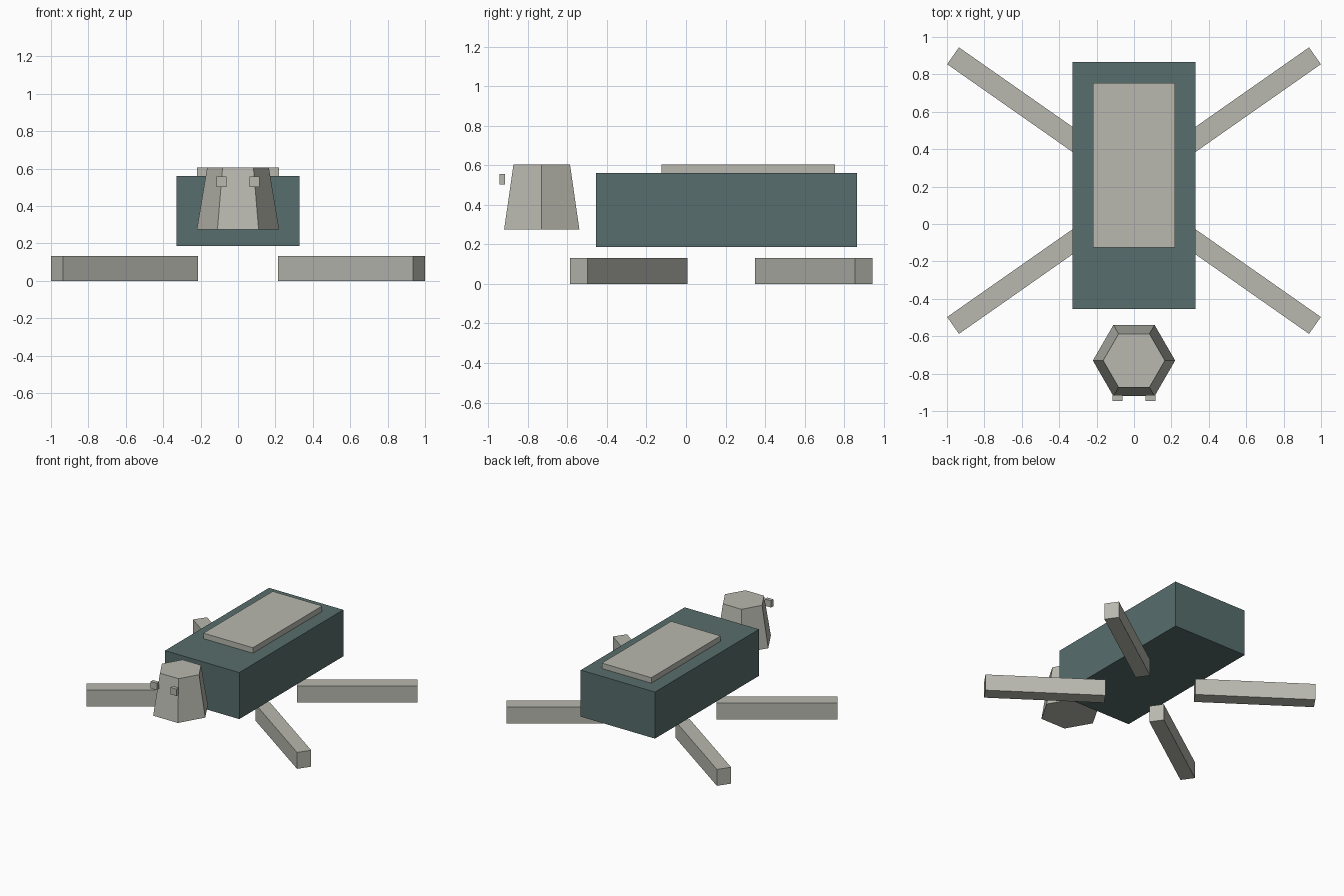
import bpy
import math

cube = bpy.data.objects.get("Cube")
if cube:
    bpy.data.objects.remove(cube, do_unlink=True)


def make_material(name, colour):
    mat = bpy.data.materials.new(name)
    mat.use_nodes = True
    mat.diffuse_color = colour
    mat.node_tree.nodes["Principled BSDF"].inputs["Base Color"].default_value = colour
    return mat


stone = make_material("warm grey", (0.48, 0.48, 0.43, 1))
teal = make_material("dark teal", (0.095, 0.155, 0.15, 1))


def finish(name, mat):
    obj = bpy.context.object
    obj.name = obj.data.name = name
    obj.data.materials.append(mat)
    return obj


def box(name, mat, centre, size, turn=0):
    bpy.ops.mesh.primitive_cube_add(size=1, location=centre)
    obj = finish(name, mat)
    obj.scale = size
    obj.rotation_euler.z = turn
    return obj


# Body and the raised plate on its back
box("body", teal, (0, 0.205, 0.374), (0.66, 1.32, 0.374))
box("back_plate", stone, (0, 0.315, 0.583), (0.44, 0.88, 0.044))

# Tapered six-sided head, detached from the body
bpy.ops.mesh.primitive_cone_add(vertices=6, radius1=0.22, radius2=0.165, depth=0.33,
                                location=(0, -0.73, 0.44),
                                rotation=(0, 0, math.radians(30)))
finish("head", stone)

# Eyes and splayed legs, mirrored left and right
for side, x in (("left", 1), ("right", -1)):
    box(side + "_eye", stone, (x * 0.088, -0.93, 0.53), (0.055, 0.03, 0.055))
    for end, y, splay in (("front", -0.29, -35), ("back", 0.647, 35)):
        box(f"{end}_{side}_leg", stone, (x * 0.607, y, 0.066),
            (0.88, 0.11, 0.132), math.radians(x * splay))
